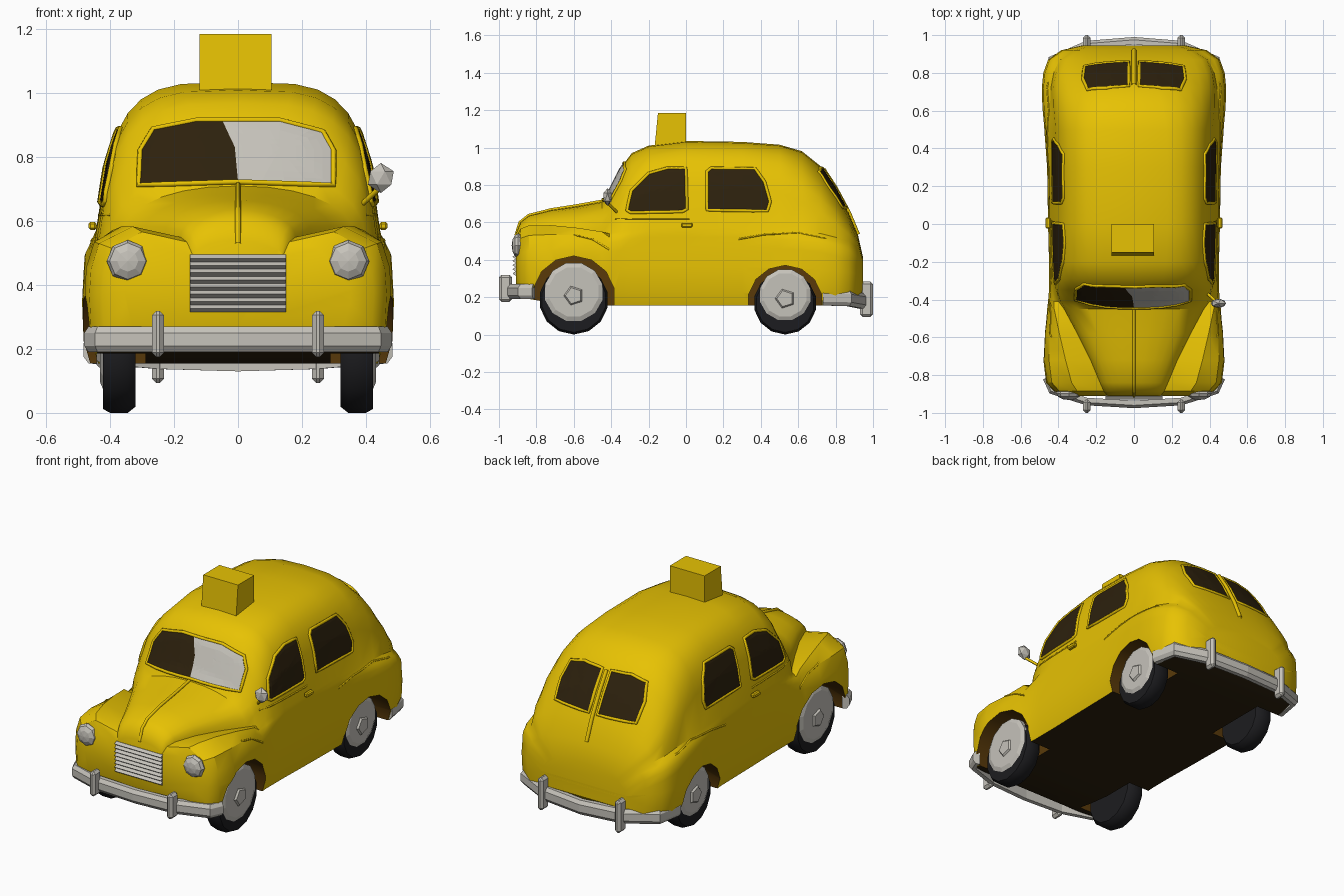
import bpy, bmesh, math
from mathutils import Vector, Matrix
from mathutils.bvhtree import BVHTree

if "Cube" in bpy.data.objects:
    bpy.data.objects.remove(bpy.data.objects["Cube"])


def mat(name, rgb):
    m = bpy.data.materials.new(name)
    m.diffuse_color = (*rgb, 1)
    m.use_nodes = True
    m.node_tree.nodes["Principled BSDF"].inputs["Base Color"].default_value = m.diffuse_color
    return m


YELLOW = mat("taxi yellow", (0.80, 0.54, 0.001))
DARK = mat("dark glass", (0.026, 0.015, 0.004))
BROWN = mat("arch brown", (0.10, 0.042, 0.003))
CHROME = mat("light grey", (0.56, 0.54, 0.49))
RUBBER = mat("tyre black", (0.012, 0.012, 0.014))


def make(name, bm, mats, smooth=None, recalc=True):
    if recalc:
        bmesh.ops.recalc_face_normals(bm, faces=bm.faces)
    me = bpy.data.meshes.new(name)
    bm.to_mesh(me)
    bm.free()
    ob = bpy.data.objects.new(name, me)
    bpy.context.collection.objects.link(ob)
    for m in mats:
        me.materials.append(m)
    if smooth:
        activate(ob)
        bpy.ops.object.shade_smooth_by_angle(angle=math.radians(smooth))
    return ob


def activate(ob):
    bpy.ops.object.select_all(action='DESELECT')
    ob.select_set(True)
    bpy.context.view_layer.objects.active = ob


def loft(bm, rings, closed=True):
    """Skin a list of closed rings and cap both ends."""
    vs = [[bm.verts.new(p) for p in r] for r in rings]
    n = len(vs[0])
    for a, b in zip(vs, vs[1:]):
        for i in range(n):
            bm.faces.new((a[i], a[(i + 1) % n], b[(i + 1) % n], b[i]))
    if closed:
        bm.faces.new(vs[0])
        bm.faces.new(vs[-1])


def lathe(name, profile, cy, cz, side, m, segs, smooth=None):
    """Turn (x, radius) points about an axis along x."""
    bm = bmesh.new()
    loft(bm, [[(side * x, cy + r * math.cos(a), cz + r * math.sin(a))
               for a in (2 * math.pi * (i + 0.5) / segs for i in range(segs))]
              for x, r in profile])
    return make(name, bm, [m], smooth)


def box(name, centre, size, m, bevel=0.0):
    bm = bmesh.new()
    bmesh.ops.create_cube(bm, size=1, matrix=Matrix.Diagonal((*size, 1)))
    if bevel:
        bmesh.ops.bevel(bm, geom=bm.edges[:], offset=bevel, segments=1, affect='EDGES')
    bmesh.ops.translate(bm, vec=centre, verts=bm.verts)
    return make(name, bm, [m])


def tube(name, pts, radius, m, cyclic=False):
    cu = bpy.data.curves.new(name, 'CURVE')
    cu.dimensions = '3D'
    cu.bevel_depth, cu.bevel_resolution = radius, 1
    sp = cu.splines.new('POLY')
    sp.points.add(len(pts) - 1)
    for q, p in zip(sp.points, pts):
        q.co = (*p, 1)
    sp.use_cyclic_u = cyclic
    ob = bpy.data.objects.new(name, cu)
    bpy.context.collection.objects.link(ob)
    cu.materials.append(m)
    activate(ob)
    bpy.ops.object.convert(target='MESH')


# Body stations: y, floor z, fender half width, hood/cabin half width, shoulder z, top z, roundness
STATIONS = [
    (-.91, .27, .35, .14, .49, .54, 2), (-.885, .21, .42, .16, .535, .60, 2),
    (-.84, .19, .46, .18, .55, .635, 2), (-.72, .17, .475, .23, .555, .665, 2.1),
    (-.58, .155, .47, .30, .55, .685, 2.2), (-.45, .155, .455, .37, .54, .71, 2.2),
    (-.41, .155, .45, .40, .54, .77, 2.2), (-.35, .155, .445, .42, .55, .89, 2.5),
    (-.29, .155, .445, .432, .56, .97, 3.2), (-.2, .155, .445, .437, .57, 1.01, 3.7),
    (0, .155, .45, .443, .57, 1.035, 4), (.3, .155, .455, .445, .57, 1.03, 4),
    (.5, .155, .47, .446, .56, 1.015, 3.7), (.62, .155, .48, .445, .55, .98, 3),
    (.72, .155, .483, .44, .54, .90, 2.5), (.8, .16, .475, .425, .52, .78, 2.3),
    (.87, .17, .45, .395, .50, .65, 2.2), (.92, .19, .38, .32, .46, .53, 2),
    (.945, .22, .27, .22, .38, .42, 2)]


def section(y, zb, w, h, zs, zt, n):
    half = [(0, zb), (w - .02, zb), (w, zb + .07), (w + .005, (zb + zs) / 2), (w, zs - .1)]
    if w - h > .06:  # fender crest beside the hood
        half += [(w - .025, zs - .02), ((w + h) / 2 + .01, zs + .12 * (w - h)), (h, zs)]
    else:
        half += [(w - .003, zs - .05), ((w + h) / 2, zs - .02), (h, zs)]
    for k in range(1, 8):  # roof arch, leaning inwards with height
        t = k * math.pi / 14
        s = math.sin(t) ** (2 / n)
        x = h * (1 - .075 * (n - 2) * s) * max(math.cos(t), 0) ** (2 / n)
        half.append((x if k < 7 else 0, zs + (zt - zs) * s))
    return [(x, y, z) for x, z in half] + [(-x, y, z) for x, z in half[-2:0:-1]]


bm = bmesh.new()
loft(bm, [section(*s) for s in STATIONS])
bmesh.ops.recalc_face_normals(bm, faces=bm.faces)
for f in bm.faces:  # dark underside
    if f.normal.z < -.7 and f.calc_center_median().z < .3:
        f.material_index = 1
bvh = BVHTree.FromBMesh(bm)
body = make("body", bm, [YELLOW, DARK, BROWN])

# Wheel arches cut out of the body
WHEELS = [("front", -.6, .185, .16, .228, .2, .22), ("rear", .53, .168, .14, .212, .17, .2)]
bm = bmesh.new()
for _, y, _, _, _, zc, r in WHEELS:
    for s in (-1, 1):
        loft(bm, [[(s * x, y + r * math.cos(a), zc + r * math.sin(a))
                   for a in (2 * math.pi * (i + .5) / 14 for i in range(14))] for x in (.29, .6)])
for f in bm.faces:
    f.material_index = 2
cutter = make("arch_cutter", bm, [YELLOW, DARK, BROWN])
cutter.hide_render = True
mod = body.modifiers.new("arches", 'BOOLEAN')
mod.operation, mod.solver, mod.object = 'DIFFERENCE', 'EXACT', cutter
activate(body)
bpy.ops.object.modifier_apply(modifier=mod.name)
bpy.data.objects.remove(cutter)
activate(body)
bpy.ops.object.shade_smooth_by_angle(angle=math.radians(35))

# Wheels: tyre, pale disc and small hub
for end, y, r, rd, zd, _, _ in WHEELS:
    for s, side in ((-1, "left"), (1, "right")):
        lathe(f"{end}_{side}_tyre", [(.32, .08), (.32, r - .02), (.345, r), (.4, r), (.422, r - .012), (.422, .08)],
              y, r, s, RUBBER, 14, 40)
        lathe(f"{end}_{side}_wheel_disc", [(.395, rd), (.422, rd), (.432, rd * .85), (.432, .04)], y, zd, s, CHROME, 12)
        lathe(f"{end}_{side}_hub", [(.425, .06), (.442, .045)], y, zd - .02, s, CHROME, 5)


def project(d, u, v, off):
    """Drop a point seen along d onto the body."""
    o = Vector((-2 * d.x, u, v)) if d.x else Vector((u, -2 * d.y, v))
    hit, nor, _, _ = bvh.ray_cast(o, d)
    return hit + nor * off


def dense(pts, k, cyclic=True):
    out = []
    for i in range(len(pts) if cyclic else len(pts) - 1):
        a, b = Vector(pts[i]), Vector(pts[(i + 1) % len(pts)])
        out += [a.lerp(b, j / k) for j in range(k)]
    return out if cyclic else out + [Vector(pts[-1])]


def pane(name, outline, d, m):
    """Thin window plate that follows the body."""
    pts = dense(outline, 4)
    c = sum(pts, Vector((0, 0))) / len(pts)
    bm = bmesh.new()
    rings = [[bm.verts.new(project(d, *c.lerp(p, k / 6), .005)) for p in pts] for k in range(1, 7)]
    mid = bm.verts.new(project(d, *c, .005))
    n = len(pts)
    for i in range(n):
        j = (i + 1) % n
        bm.faces.new((mid, rings[0][i], rings[0][j]))
        for a, b in zip(rings, rings[1:]):
            bm.faces.new((a[i], b[i], b[j], a[j]))
    bm.normal_update()
    bmesh.ops.reverse_faces(bm, faces=[f for f in bm.faces if f.normal.dot(d) > 0])
    make(name, bm, [m], recalc=False)


def frame(name, outline, d):
    tube(name, [project(d, *p, .002) for p in dense(outline, 4)], .009, YELLOW, True)


# Side windows, belt line, fender creases and door handle
FRONT_WIN = [(-.315, .665), (-.29, .77), (-.2, .86), (-.1, .888), (0, .888), (.005, .67), (-.02, .657), (-.295, .652)]
REAR_WIN = [(.112, .665), (.112, .87), (.135, .888), (.37, .885), (.42, .815), (.45, .71), (.435, .66)]
for s, side in ((-1, "left"), (1, "right")):
    d = Vector((-s, 0, 0))
    for name, o in (("front", FRONT_WIN), ("rear", REAR_WIN)):
        pane(f"{side}_{name}_window", o, d, DARK)
        frame(f"{side}_{name}_window_frame", o, d)
    for name, line in (("belt_line", [(-.38, .62), (.02, .62)]),
                       ("front_fender_crease", [(-.6, .535), (-.5, .51), (-.41, .455)]),
                       ("rear_fender_crease", [(.28, .51), (.42, .535), (.6, .545), (.75, .515)])):
        tube(f"{side}_{name}", [project(d, *p, -.001) for p in dense(line, 5, False)], .005, YELLOW)
    box(f"{side}_door_handle", (s * .455, .005, .585), (.025, .06, .025), YELLOW, .006)

# Windscreen in two panes, and the split rear window
d = Vector((0, 1, 0))
pane("windscreen_dark_pane", [(-.305, .712), (-.3, .82), (-.26, .885), (-.13, .912), (-.05, .914), (-.01, .83), (0, .722)], d, DARK)
pane("windscreen_light_pane", [(0, .722), (-.01, .83), (-.05, .914), (.13, .91), (.26, .875), (.29, .82), (.29, .712)], d, CHROME)
frame("windscreen_frame", [(-.31, .712), (-.305, .82), (-.265, .888), (-.13, .915), (.13, .915), (.265, .88), (.298, .82),
                           (.298, .712), (0, .722)], d)
d = Vector((0, -1, 0))
for s, side in ((-1, "left"), (1, "right")):
    o = [(s * x, z) for x, z in ((.028, .675), (.028, .885), (.15, .89), (.245, .868), (.27, .78), (.262, .68))]
    pane(f"{side}_back_window", o, d, DARK)
    frame(f"{side}_back_window_frame", o, d)

# Ridges along the hood and tail
tube("hood_ridge", [(0, -.91, .53), (0, -.888, .6), (0, -.84, .638), (0, -.72, .668), (0, -.58, .69), (0, -.44, .715)], .009, YELLOW)
tube("tail_ridge", [(0, .735, .885), (0, .8, .785), (0, .87, .655), (0, .92, .535)], .012, YELLOW)

# Zigzag grille
prof = [(-.912 - .016 * (i % 2), .495 - .18 * i / 16) for i in range(17)]
prof += [(-.89, .315), (-.89, .495)]
bm = bmesh.new()
loft(bm, [[(x, y, z) for y, z in prof] for x in (-.15, .15)])
make("grille", bm, [CHROME])

# Headlights in yellow housings
for s, side in ((-1, "left"), (1, "right")):
    for name, rad, depth, y, m in (("headlight", .066, .035, -.897, CHROME), ("headlight_housing", .078, .1, -.8, YELLOW)):
        bm = bmesh.new()
        bmesh.ops.create_uvsphere(bm, u_segments=8, v_segments=6, radius=1)
        bmesh.ops.transform(bm, verts=bm.verts, matrix=Matrix.Translation((s * .345, y, .475))
                            @ Matrix.Diagonal((rad, depth, rad, 1)) @ Matrix.Rotation(math.pi / 2, 4, 'X'))
        make(f"{side}_{name}", bm, [m])

# Bumpers swept round the ends, each with two overriders
for name, f, ends, z0, z1, lift in (("front", -1, (.815, .88, .94, .955), .19, .27, 0),
                                    ("rear", 1, (.73, .87, .95, .97), .13, .213, .025)):
    path = [Vector((x, f * y)) for x, y in zip((.463, .437, .25, 0), ends)]
    path += [Vector((-p.x, p.y)) for p in path[-2::-1]]
    rings = []
    for i, p in enumerate(path):
        t = (path[min(i + 1, len(path) - 1)] - path[max(i - 1, 0)]).normalized()
        nrm = Vector((t.y, -t.x)) * -f
        nrm = nrm if nrm.dot(p) > 0 else -nrm
        dz = lift * (abs(p.x) / .463) ** 2
        rings.append([(*(p + nrm * o), z + dz) for o, z in ((-.02, z0), (.005, z0), (.02, z0 + .02),
                                                            (.02, z1 - .02), (.005, z1), (-.02, z1))])
    bm = bmesh.new()
    loft(bm, rings)
    make(f"{name}_bumper", bm, [CHROME])
    for s, side in ((-1, "left"), (1, "right")):
        box(f"{name}_{side}_overrider", (s * .25, f * .965, (z0 + z1) / 2 + .017),
            (.038, .07, .145 if f < 0 else .19), CHROME, .014)

# Wing mirror on the right side only
tube("mirror_stem", [(.39, -.37, .655), (.44, -.415, .70)], .008, YELLOW)
bm = bmesh.new()
bmesh.ops.create_icosphere(bm, subdivisions=1, radius=1,
                           matrix=Matrix.Translation((.447, -.42, .735)) @ Matrix.Diagonal((.045, .026, .047, 1)))
make("wing_mirror", bm, [CHROME])

# Roof sign box with a slightly raked front
bm = bmesh.new()
loft(bm, [[(x, y, z) for y, z in ((-.168, 1.0), (-.15, 1.185), (0, 1.185), (0, 1.0))] for x in (-.12, .105)])
make("roof_sign", bm, [YELLOW])
